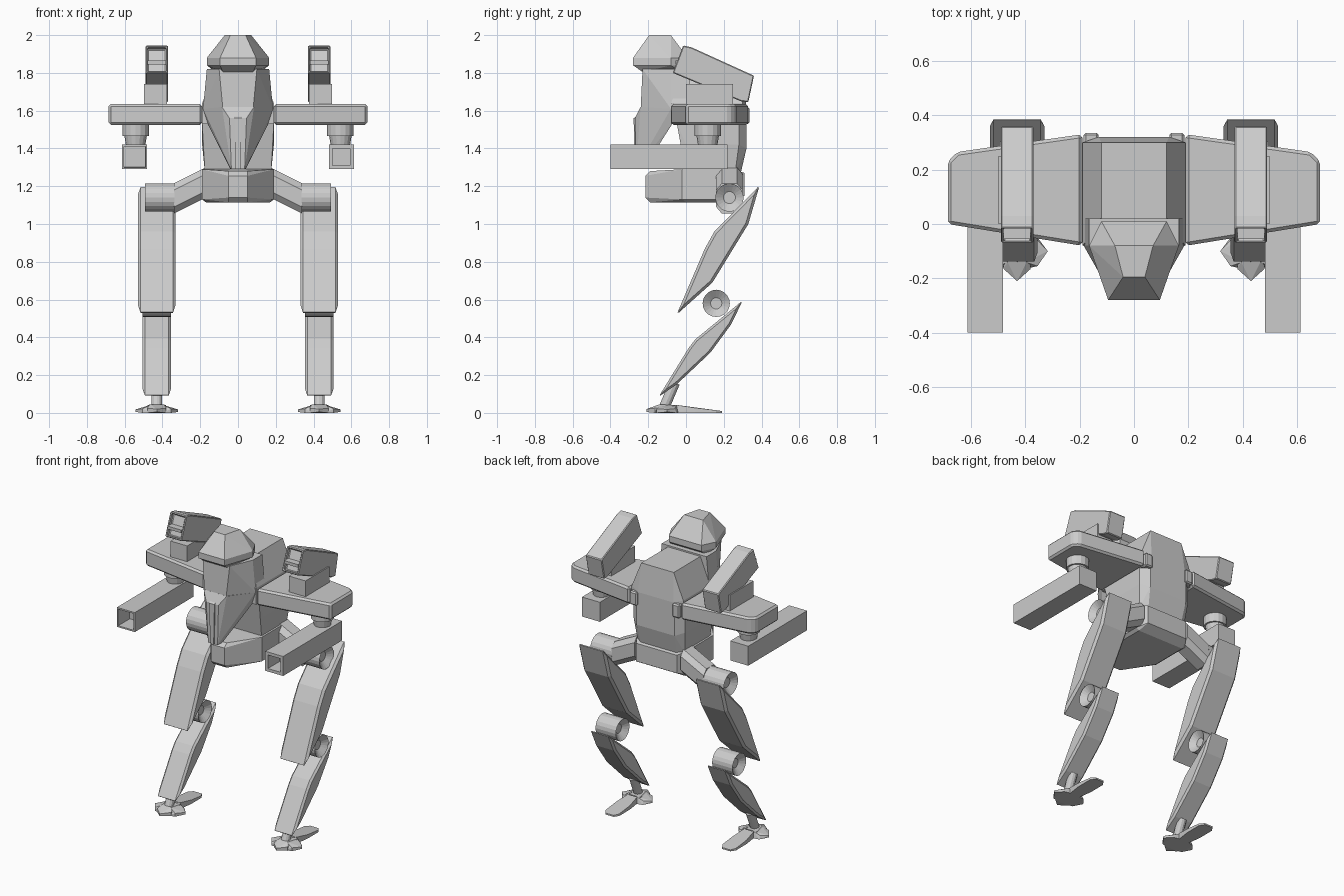
import bpy, bmesh, math
from mathutils import Vector, Matrix

if "Cube" in bpy.data.objects:
    bpy.data.objects.remove(bpy.data.objects["Cube"])

mat = bpy.data.materials.new("light grey armour")
mat.diffuse_color = (0.6, 0.6, 0.6, 1)
mat.use_nodes = True
mat.node_tree.nodes["Principled BSDF"].inputs["Base Color"].default_value = mat.diffuse_color


def finish(name, bm, mirror=False, bevel=0):
    bmesh.ops.recalc_face_normals(bm, faces=bm.faces[:])
    me = bpy.data.meshes.new(name)
    bm.to_mesh(me)
    bm.free()
    me.materials.append(mat)
    ob = bpy.data.objects.new(name, me)
    bpy.context.collection.objects.link(ob)
    if bevel:
        b = ob.modifiers.new("bevel", 'BEVEL')
        b.width, b.segments, b.limit_method = bevel, 1, 'ANGLE'
    if mirror:
        ob.modifiers.new("mirror", 'MIRROR')
    return ob


def hull(name, pts, sym=False, mirror=False, bevel=0):
    """Convex solid; sym also adds every point reflected in x."""
    bm = bmesh.new()
    for x, y, z in pts:
        bm.verts.new((x, y, z))
        if sym:
            bm.verts.new((-x, y, z))
    bmesh.ops.convex_hull(bm, input=bm.verts[:])
    bmesh.ops.delete(bm, geom=[v for v in bm.verts if not v.link_faces], context='VERTS')
    bmesh.ops.dissolve_limit(bm, angle_limit=0.02, verts=bm.verts[:], edges=bm.edges[:])
    return finish(name, bm, mirror, bevel)


def box(name, x0, x1, y0, y1, z0, z1, **kw):
    return hull(name, [(x, y, z) for x in (x0, x1) for y in (y0, y1) for z in (z0, z1)], **kw)


def prism(name, profile, x0, x1, **kw):
    """(y, z) profile extruded along x."""
    bm = bmesh.new()
    f = bm.faces.new([bm.verts.new((x0, y, z)) for y, z in profile])
    r = bmesh.ops.extrude_face_region(bm, geom=[f])
    for v in r['geom']:
        if isinstance(v, bmesh.types.BMVert):
            v.co.x = x1
    return finish(name, bm, **kw)


def rod(name, a, b, r1, r2, sides=16, hole=0):
    """Cylinder from a to b, optionally with dished ends."""
    a, b = Vector(a), Vector(b)
    d = b - a
    bm = bmesh.new()
    m = Matrix.Translation((a + b) / 2) @ d.to_track_quat('Z', 'Y').to_matrix().to_4x4()
    bmesh.ops.create_cone(bm, cap_ends=True, segments=sides, radius1=r1, radius2=r2,
                          depth=d.length, matrix=m)
    if hole:
        ends = [f for f in bm.faces if len(f.verts) == sides]
        bmesh.ops.inset_individual(bm, faces=ends, thickness=r1 - hole, depth=-0.03)
    return finish(name, bm, True)


# head: faceted helmet with a rim
rim = [(0.095, -0.28), (0.165, -0.08), (0.12, 0.01)]
hull("head", [(x, y, z) for x, y in rim for z in (1.84, 1.88)]
     + [(0.04, -0.195, 2.0), (0.07, -0.08, 2.0), (0.08, -0.23, 1.805), (0.12, -0.03, 1.805)], sym=True)

# chest column and the keel that hangs from it
hull("chest_column", [(0.1, -0.23, 1.82), (0.165, -0.08, 1.82), (0.165, 0.02, 1.82),
                      (0.08, -0.24, 1.61), (0.185, -0.08, 1.61), (0.185, 0.02, 1.61)], sym=True)
hull("chest_keel", [(0.085, -0.24, 1.62), (0.185, -0.08, 1.61), (0.045, -0.27, 1.56),
                    (0.035, -0.265, 1.29), (0.04, -0.225, 1.29), (0.17, -0.06, 1.55)], sym=True)
hull("chest_rib", [(0.02, -0.277, 1.56), (0.02, -0.25, 1.58), (0.012, -0.274, 1.29),
                   (0.012, -0.25, 1.29)], sym=True)

# torso
hull("upper_torso", [(0.12, 0.0, 1.81), (0.12, 0.3, 1.81), (0.19, -0.08, 1.64), (0.19, 0.3, 1.64),
                     (0.13, 0.32, 1.62), (0.19, -0.08, 1.53), (0.19, 0.3, 1.53), (0.13, 0.32, 1.53)],
     sym=True)
hull("lower_torso", [(0.19, -0.05, 1.54), (0.19, 0.28, 1.54), (0.14, 0.32, 1.54),
                     (0.19, 0.0, 1.42), (0.19, 0.28, 1.42), (0.14, 0.32, 1.4),
                     (0.175, 0.0, 1.27), (0.175, 0.26, 1.27), (0.13, 0.29, 1.27)], sym=True)
box("back_latch", 0.13, 0.185, 0.28, 0.335, 1.53, 1.62, mirror=True, bevel=0.008)

# pelvis and hip beams
hull("pelvis", [(0.05, -0.215, 1.14), (0.05, -0.215, 1.255), (0.05, -0.19, 1.115), (0.05, -0.19, 1.28),
                (0.19, -0.02, 1.13), (0.19, -0.02, 1.29), (0.19, 0.25, 1.13), (0.19, 0.25, 1.29),
                (0.15, 0.31, 1.15), (0.15, 0.31, 1.27), (0.17, 0.0, 1.115), (0.17, 0.25, 1.115)], sym=True)
hull("hip_beam", [(x, y, z + dz) for x, lo, hi in ((0.17, 1.14, 1.3), (0.34, 1.055, 1.215))
                  for y, z, dz in ((0.16, lo, 0.035), (0.16, hi, -0.035), (0.19, lo, 0), (0.19, hi, 0),
                                   (0.27, lo, 0), (0.27, hi, 0), (0.3, lo, 0.035), (0.3, hi, -0.035))],
     mirror=True)

# shoulder wings
hull("shoulder_wing", [(x, y, z) for z in (1.525, 1.635) for x, y in
                       ((0.19, -0.08), (0.19, 0.33), (0.65, 0.265), (0.685, 0.23), (0.685, 0.0))],
     mirror=True, bevel=0.012)

# shoulder pods, tilted back, with a recessed two-slot front
box("pod_base", 0.375, 0.498, 0.0, 0.25, 1.62, 1.74, mirror=True)
bm = bmesh.new()
pod = [(-0.07, 1.805), (-0.005, 1.94), (0.03, 1.94), (0.36, 1.785), (0.325, 1.64), (0.29, 1.64)]
pod = [(-0.07, 1.8), (-0.015, 1.945), (0.03, 1.935), (0.36, 1.785), (0.33, 1.645), (0.29, 1.65)]
ring = [[bm.verts.new((x, y, z)) for y, z in pod] for x in (0.37, 0.49)]
bm.faces.new(ring[0])
bm.faces.new(ring[1])
for i in range(6):
    j = (i + 1) % 6
    bm.faces.new((ring[0][i], ring[0][j], ring[1][j], ring[1][i]))
bmesh.ops.recalc_face_normals(bm, faces=bm.faces[:])
front = min(bm.faces, key=lambda f: f.calc_center_median().y)
bmesh.ops.inset_individual(bm, faces=[front], thickness=0.014, depth=0)
bmesh.ops.inset_individual(bm, faces=[front], thickness=0.001, depth=-0.03)
finish("shoulder_pod", bm, True, 0.014)
box("pod_divider", 0.38, 0.48, -0.055, -0.01, 1.845, 1.865, mirror=True)

# underslung guns, each on a stepped round mount
rod("gun_mount_top", (0.542, 0.115, 1.465), (0.542, 0.115, 1.53), 0.07, 0.07)
rod("gun_mount_base", (0.542, 0.115, 1.41), (0.542, 0.115, 1.47), 0.05, 0.06)
for side, wall in ((1, 0.028), (-1, 0.014)):
    bm = bmesh.new()
    bmesh.ops.create_cube(bm, size=1, matrix=Matrix.Translation((0.547 * side, -0.09, 1.355))
                          @ Matrix.Diagonal((0.132, 0.62, 0.13, 1)))
    muzzle = min(bm.faces, key=lambda f: f.calc_center_median().y)
    bmesh.ops.inset_individual(bm, faces=[muzzle], thickness=wall, depth=0)
    bmesh.ops.inset_individual(bm, faces=[muzzle], thickness=0.001, depth=-0.12)
    finish("right_gun" if side > 0 else "left_gun", bm)

# legs
rod("hip_joint", (0.335, 0.23, 1.14), (0.492, 0.23, 1.14), 0.075, 0.075, 20, 0.032)
prism("thigh", [(0.39, 1.205), (0.15, 0.96), (0.10, 0.87), (-0.05, 0.52), (0.14, 0.69), (0.33, 1.0)],
      0.33, 0.53, mirror=True, bevel=0.014)
rod("knee_joint", (0.355, 0.16, 0.58), (0.505, 0.16, 0.58), 0.072, 0.072, 20, 0.03)
prism("shin", [(0.3, 0.595), (0.05, 0.39), (0.015, 0.345), (-0.145, 0.085), (-0.05, 0.15),
               (0.13, 0.32), (0.24, 0.47)], 0.355, 0.505, mirror=True, bevel=0.012)
rod("ankle", (0.43, -0.06, 0.16), (0.43, -0.115, 0.03), 0.028, 0.028, 12)

# feet: splayed toes, raised cap and a long flat heel
def foot_part(name, half, mirror_x=0.43):
    pts = [(mirror_x + s * x, y, z) for x, y, z in half for s in (1, -1)]
    return hull(name, pts, mirror=True)

foot_part("front_toe", [(0.05, -0.165, 0.0), (0.0, -0.21, 0.005), (0.0, -0.21, 0.02), (0.05, -0.165, 0.025),
                        (0.05, -0.06, 0.0), (0.035, -0.14, 0.045), (0.05, -0.06, 0.04)])
for s in (1, -1):
    hull("side_toe", [(0.43 + s * x, y, z) for x, y, z in
                      ((0.03, -0.165, 0.0), (0.075, -0.155, 0.0), (0.113, -0.1, 0.005), (0.113, -0.1, 0.018),
                       (0.075, -0.155, 0.022), (0.075, -0.05, 0.0), (0.03, -0.04, 0.0),
                       (0.075, -0.06, 0.022), (0.03, -0.14, 0.043), (0.03, -0.05, 0.043))], mirror=True)
foot_part("heel_plate", [(0.035, -0.06, 0.0), (0.035, -0.05, 0.042), (0.05, 0.05, 0.0), (0.05, 0.05, 0.026),
                         (0.05, 0.16, 0.0), (0.05, 0.16, 0.014), (0.03, 0.19, 0.0), (0.03, 0.19, 0.01)])
